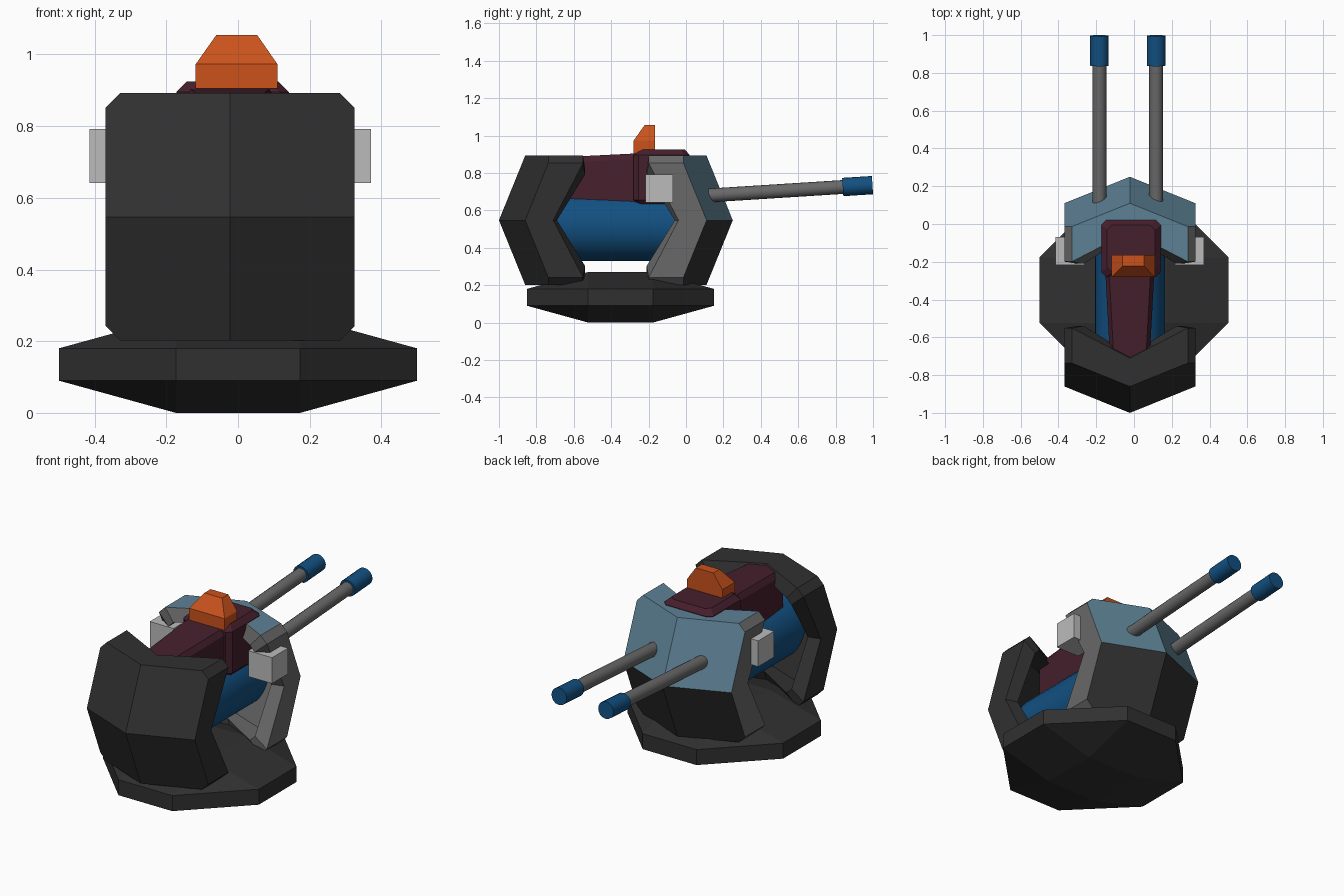
import bpy, bmesh, math
from mathutils import Vector, Matrix

if "Cube" in bpy.data.objects:
    bpy.data.objects.remove(bpy.data.objects["Cube"])

CX = -0.022            # turret centre line
MIRROR_Y = -0.375      # rear shell and gun shield mirror about this plane


def mat(name, r, g, b):
    m = bpy.data.materials.new(name)
    m.diffuse_color = (r, g, b, 1)
    m.use_nodes = True
    m.node_tree.nodes["Principled BSDF"].inputs["Base Color"].default_value = m.diffuse_color
    return m


DARK = mat("dark", 0.03, 0.03, 0.03)
GREY = mat("mid_grey", 0.14, 0.14, 0.14)
SLATE = mat("slate", 0.11, 0.22, 0.30)
BLUE = mat("blue", 0.006, 0.08, 0.22)
MAROON = mat("maroon", 0.06, 0.014, 0.026)
ORANGE = mat("orange", 0.6, 0.085, 0.012)
LIGHT = mat("light_grey", 0.5, 0.5, 0.5)


def finish(name, bm, *mats):
    bmesh.ops.recalc_face_normals(bm, faces=bm.faces)
    me = bpy.data.meshes.new(name)
    bm.to_mesh(me)
    bm.free()
    for m in mats:
        me.materials.append(m)
    ob = bpy.data.objects.new(name, me)
    bpy.context.collection.objects.link(ob)
    return ob


def hull(name, pts, m):
    bm = bmesh.new()
    for p in pts:
        bm.verts.new(p)
    bmesh.ops.convex_hull(bm, input=bm.verts)
    bmesh.ops.dissolve_limit(bm, angle_limit=0.01, verts=bm.verts, edges=bm.edges)
    return finish(name, bm, m)


def rect(x0, x1, y0, y1, z):
    return [(x, y, z) for x in (x0, x1) for y in (y0, y1)]


def rod(name, a, b, r, sides, m):
    a, b = Vector(a), Vector(b)
    bm = bmesh.new()
    rot = (b - a).to_track_quat('Z', 'Y').to_matrix().to_4x4()
    bmesh.ops.create_cone(bm, cap_ends=True, segments=sides, radius1=r, radius2=r,
                          depth=(b - a).length,
                          matrix=Matrix.Translation((a + b) / 2) @ rot)
    for f in bm.faces:
        f.smooth = len(f.verts) == 4
    for e in bm.edges:
        e.smooth = all(f.smooth for f in e.link_faces)
    return finish(name, bm, m)


def shell(name, flip, *mats):
    """Hollow faceted cup: pointed outer face, chevron-cut rim."""
    w, h, c, zc = 0.347, 0.345, 0.04, 0.547
    quarter = [(w, 0), (w, h - c), (w - c, h)]
    outline = quarter + [(0, h)] + [(-x, z) for x, z in quarter[::-1]]
    outline += [(x, -z) for x, z in outline[-2:0:-1]]
    bm = bmesh.new()

    def vert(x, z, s, y0, k):
        y = y0 + k * (abs(x) / w + abs(z) / h)
        if flip:
            y = 2 * MIRROR_Y - y
        return bm.verts.new((CX + x * s, y, zc + z * s))

    # outer edge, rim, inner rim, inner back
    levels = [(1, -1.0, 0.14), (1, -0.89, 0.18), (0.8, -0.86, 0.17), (0.8, -0.88, 0.11)]
    rings = [[vert(x, z, *lv) for x, z in outline] for lv in levels]
    n = len(outline)
    for r0, r1 in zip(rings, rings[1:]):
        for i in range(n):
            j = (i + 1) % n
            bm.faces.new((r0[i], r0[j], r1[j], r1[i]))
    for ring, lv in ((rings[0], levels[0]), (rings[-1], levels[-1])):
        mid = vert(0, 0, *lv)
        for q in range(0, n, 3):
            bm.faces.new([mid] + [ring[(q + i) % n] for i in range(4)])
    bmesh.ops.recalc_face_normals(bm, faces=bm.faces)
    # painted shield: slate upper plates and top, dark lower plates, grey elsewhere
    if len(mats) > 1:
        outer = {v for v in rings[0]} | {v for v in rings[1]}
        for f in bm.faces:
            ce = f.calc_center_median()
            if f.normal.y > 0.5:
                f.material_index = 1 if ce.z > zc else 2
            elif f.normal.z > 0.9 and all(v in outer for v in f.verts):
                f.material_index = 1
    return finish(name, bm, *mats)


# base: octagonal disc with shallow faceted top and bottom
S, Y = 0.173, -0.35
octagon = [(x, y) for a, b in ((0.5, S), (S, 0.5)) for x in (-a, a) for y in (Y - b, Y + b)]
pts = rect(-S, S, Y - S, Y + S, 0) + rect(-S, S, Y - S, Y + S, 0.27)
pts += [(x, y, z) for x, y in octagon for z in (0.09, 0.18)]
hull("base", pts, DARK)

# armour shells and the core drum between them
shell("rear_shell", False, DARK)
shell("gun_shield", True, GREY, SLATE, DARK)
rod("core_drum", (CX, -0.84, 0.515), (CX, 0.06, 0.515), 0.185, 32, BLUE)

# spine: chamfered head block and tapering tail
head = []
for d, e, z in ((0.03, 0.025, 0.625), (0, 0, 0.655), (0, 0, 0.895), (0.03, 0.025, 0.925)):
    a, b = 0.157 - d, 0.15 - e
    k = 0.025
    for sx in (-1, 1):
        for sy in (-1, 1):
            head += [(-0.015 + sx * a, -0.13 + sy * (b - k), z),
                     (-0.015 + sx * (a - k), -0.13 + sy * b, z)]
hull("spine_head", head, MAROON)
tail = []
for y, a, z0, z1 in ((-0.25, 0.13, 0.63, 0.905), (-0.71, 0.105, 0.655, 0.882)):
    for s in (-1, 1):
        tail += [(CX + s * a, y, z0), (CX + s * a, y, z1 - 0.03),
                 (CX + s * (a - 0.02), y, z1)]
hull("spine_tail", tail, MAROON)

# sight on top
hull("sight", rect(-0.118, 0.11, -0.28, -0.165, 0.905)
     + rect(-0.118, 0.11, -0.28, -0.165, 0.973)
     + rect(-0.06, 0.053, -0.222, -0.165, 1.055), ORANGE)

# side pods, barrels and muzzles
for side, s in (("left", -1), ("right", 1)):
    x0, x1 = CX + s * 0.24, CX + s * 0.393
    hull(side + "_pod", rect(x0, x1, -0.217, -0.07, 0.642)
         + rect(x0, x1, -0.217, -0.07, 0.792), LIGHT)
    x = -0.033 + s * 0.15
    axis = lambda y: (x, y, 0.68 + (y - 0.13) * 0.0632)
    rod(side + "_barrel", axis(0.06), axis(0.9), 0.037, 16, GREY)
    rod(side + "_muzzle", axis(0.838), axis(0.997), 0.049, 16, BLUE)
